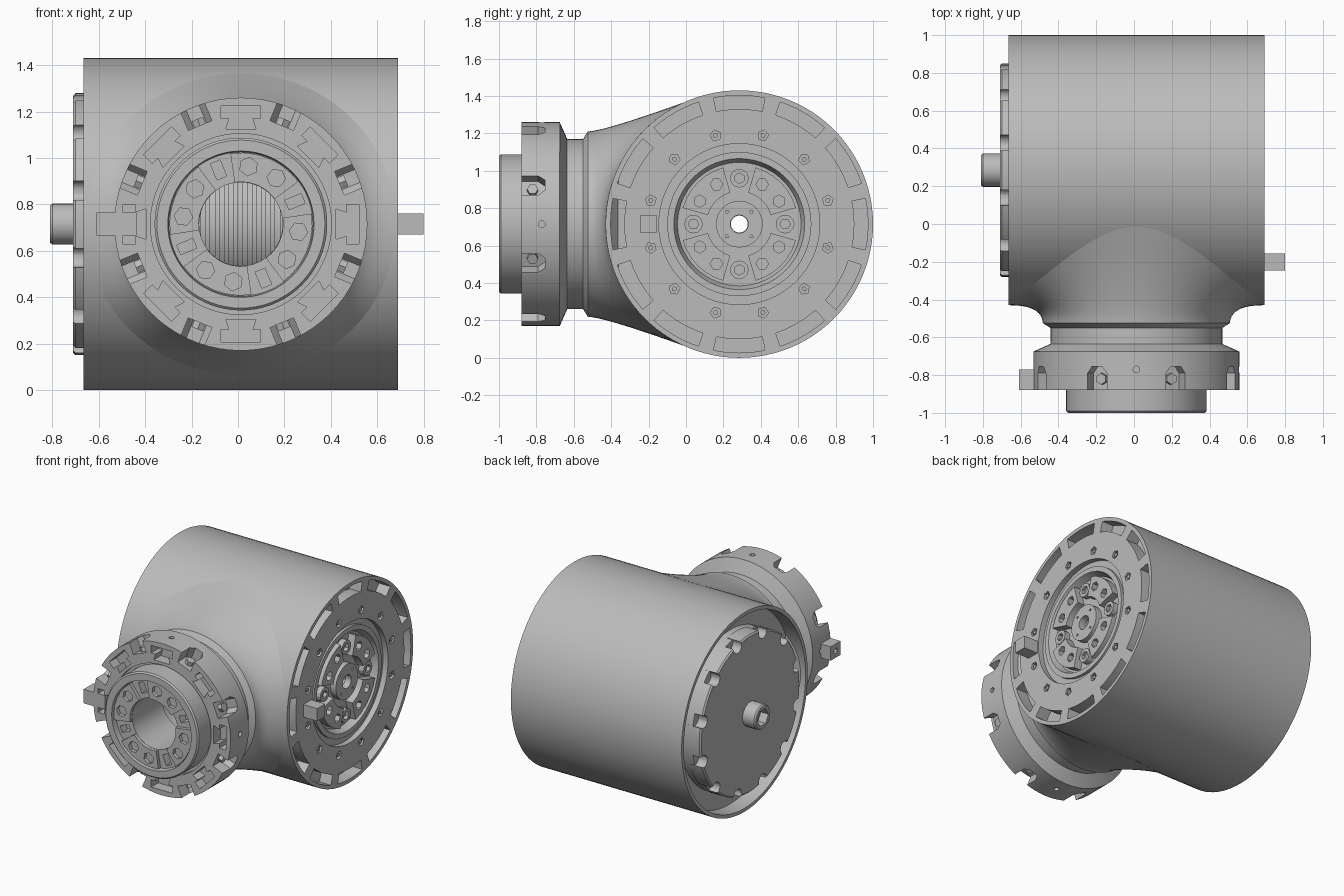
import bpy, bmesh
from math import sin, cos, radians, sqrt, tau
from mathutils import Matrix, Vector

if "Cube" in bpy.data.objects:
    bpy.data.objects.remove(bpy.data.objects["Cube"])

grey = bpy.data.materials.new("machined_grey")
grey.use_nodes = True
grey.diffuse_color = (0.5, 0.5, 0.5, 1)
grey.node_tree.nodes["Principled BSDF"].inputs["Base Color"].default_value = grey.diffuse_color

CX, CY, CZ = 0.0125, 0.285, 0.715
RADIUS = 0.715
# Local z runs along the drum axis (+x) or out of the neck (-y)
SIDE = Matrix(((0, 0, 1, 0), (1, 0, 0, CY), (0, 1, 0, CZ), (0, 0, 0, 1)))
FRONT = Matrix(((1, 0, 0, CX), (0, 0, -1, 0), (0, 1, 0, CZ), (0, 0, 0, 1)))


def spin(deg):
    return Matrix.Rotation(radians(deg), 4, 'Z')


def rings(bm, loops):
    """Skin closed rings of points into a closed tube."""
    vs = [[bm.verts.new(p) for p in ring] for ring in loops]
    n = len(vs[0])
    for i, ring in enumerate(vs):
        nxt = vs[(i + 1) % len(vs)]
        for j in range(n):
            k = (j + 1) % n
            bm.faces.new((ring[j], ring[k], nxt[k], nxt[j]))


def lathe(profile, n=72):
    bm = bmesh.new()
    rings(bm, [[(r * cos(tau * j / n), r * sin(tau * j / n), z) for j in range(n)]
               for r, z in profile])
    return bm


def prism(bm, pts, z0, z1, m=Matrix()):
    low = [bm.verts.new(m @ Vector((x, y, z0))) for x, y in pts]
    top = [bm.verts.new(m @ Vector((x, y, z1))) for x, y in pts]
    bm.faces.new(low[::-1])
    bm.faces.new(top)
    for i in range(len(pts)):
        k = (i + 1) % len(pts)
        bm.faces.new((low[i], low[k], top[k], top[i]))


def sector(r0, r1, half, n=6):
    arc = [radians(half * (2 * i / n - 1)) for i in range(n + 1)]
    return ([(r1 * cos(a), r1 * sin(a)) for a in arc]
            + [(r0 * cos(a), r0 * sin(a)) for a in reversed(arc)])


def ngon(r, rad, n):
    return [(r + rad * cos(tau * i / n), rad * sin(tau * i / n)) for i in range(n)]


def rect(x0, x1, w):
    return [(x0, -w / 2), (x1, -w / 2), (x1, w / 2), (x0, w / 2)]


def make(name, bm, frame):
    bmesh.ops.recalc_face_normals(bm, faces=bm.faces[:])
    me = bpy.data.meshes.new(name)
    bm.to_mesh(me)
    bm.free()
    me.materials.append(grey)
    ob = bpy.data.objects.new(name, me)
    ob.matrix_world = frame
    bpy.context.scene.collection.objects.link(ob)
    return ob


def part(name, bm, frame, cutter=None):
    ob = make(name, bm, frame)
    if cutter:
        tool = make(name + "_cutter", cutter, frame)
        tool.hide_render = True
        mod = ob.modifiers.new("cut", 'BOOLEAN')
        mod.operation, mod.solver, mod.object = 'DIFFERENCE', 'EXACT', tool
        dg = bpy.context.evaluated_depsgraph_get()
        mesh = bpy.data.meshes.new_from_object(ob.evaluated_get(dg))
        ob.modifiers.clear()
        ob.data = mesh
        bpy.data.objects.remove(tool)
    bpy.ops.object.select_all(action='DESELECT')
    ob.select_set(True)
    bpy.context.view_layer.objects.active = ob
    bpy.ops.object.shade_smooth_by_angle(angle=radians(25))
    return ob


# Main drum housing with stepped right face and annular recess on the other end
housing = lathe([(0.045, -0.64), (0.56, -0.64), (0.56, -0.55), (0.69, -0.55),
                 (0.69, -0.665), (RADIUS, -0.665), (RADIUS, 0.69), (0.43, 0.69),
                 (0.43, 0.65), (0.385, 0.65), (0.385, 0.67), (0.35, 0.67),
                 (0.33, 0.62), (0.045, 0.62)], 96)
cut = bmesh.new()
for k in range(12):
    prism(cut, sector(0.615, 0.688, 11.5), 0.60, 0.75, spin(30 * k))
    prism(cut, ngon(0.49, 0.03, 5), 0.66, 0.75, spin(30 * k + 15))
prism(cut, ngon(0, 0.18, 48), -0.1, 0.47, SIDE.inverted() @ FRONT)
part("main_housing", housing, SIDE, cut)

# Small screws sunk in the right face
screws = bmesh.new()
for k in range(12):
    prism(screws, ngon(0.49, 0.014, 6), 0.65, 0.685, spin(30 * k + 15))
part("face_screws", screws, SIDE)

# Bolt blocks inside the right face: four pairs and four single bolts
blocks, cut = bmesh.new(), bmesh.new()
for k in range(4):
    prism(blocks, sector(0.175, 0.315, 29), 0.61, 0.675, spin(90 * k + 45))
    for off in (30, 60):
        prism(cut, ngon(0.245, 0.033, 6), 0.635, 0.7, spin(90 * k + off))
part("bolt_blocks", blocks, SIDE, cut)
bolts, cut = bmesh.new(), bmesh.new()
for k in range(4):
    prism(bolts, ngon(0.245, 0.05, 12), 0.61, 0.66, spin(90 * k))
    prism(cut, ngon(0.245, 0.028, 6), 0.635, 0.7, spin(90 * k))
part("socket_bolts", bolts, SIDE, cut)

# Centre hub of the right face
hub = lathe([(0.048, 0.6), (0.048, 0.665), (0.125, 0.665), (0.125, 0.6)], 32)
cut = bmesh.new()
for k in range(4):
    prism(cut, ngon(0.092, 0.012, 3), 0.65, 0.7, spin(90 * k + 45))
part("centre_hub", hub, SIDE, cut)

# Locating key on the right face
key = bmesh.new()
prism(key, rect(-0.53, -0.44, 0.09), 0.6, 0.80)
part("side_key", key, SIDE)

# Scalloped cover plate and hollow shaft on the far end
cover = lathe([(0.05, -0.6), (0.565, -0.6), (0.565, -0.70), (0.555, -0.71), (0.05, -0.71)])
cut = bmesh.new()
for k in range(12):
    prism(cut, ngon(0.55, 0.045, 16), -0.75, -0.58, spin(30 * k + 15))
part("end_cover", cover, SIDE, cut)
shaft = lathe([(0.048, -0.65), (0.088, -0.65), (0.088, -0.80), (0.08, -0.81), (0.048, -0.81)], 32)
cut = bmesh.new()
prism(cut, ngon(0, 0.062, 6), -0.85, -0.75)
part("hollow_shaft", shaft, SIDE, cut)

# Ribbed inner spindle seen through the bore
ribs = [(0.05, -0.24), (0.05, 0.24)]
for i in range(12):
    x = 0.24 - 0.04 * i
    ribs += [(0.31, x), (0.31, x - 0.02), (0.295, x - 0.02), (0.295, x - 0.04)]
part("inner_spindle", lathe(ribs, 48), SIDE)

# Neck blending the drum into the round collar
N = 96
loops = [[] for _ in range(14)]
for j in range(N):
    c, s = cos(tau * j / N), sin(tau * j / N)
    y0 = 0.65 * s
    z0 = sqrt(RADIUS ** 2 - y0 ** 2) - CY
    p0 = Vector((0.67 * c, y0, z0))
    p1 = Vector((0.5 * c, 0.5 * s, 0.43))
    p2 = Vector((0.495 * c, 0.495 * s, 0.525))
    for i in range(10):
        t = i / 9
        loops[i].append(p0 * (1 - t) ** 2 + p1 * 2 * t * (1 - t) + p2 * t * t)
    for i, (r, z) in enumerate([(0.455, 0.55), (0.455, 0.64), (0.19, 0.64), (0.19, 0.05)]):
        loops[10 + i].append((r * c, r * s, z))
neck = bmesh.new()
rings(neck, loops)
part("neck", neck, FRONT)

# Front collar with dovetail pockets and arched rim notches
collar = lathe([(0.18, 0.62), (0.455, 0.62), (0.455, 0.635), (0.545, 0.675),
                (0.545, 0.88), (0.39, 0.88), (0.39, 0.85), (0.18, 0.85)])
cut, pins = bmesh.new(), bmesh.new()
tee = [(0.41, -0.065), (0.455, -0.05), (0.455, -0.085), (0.508, -0.085),
       (0.508, 0.085), (0.455, 0.085), (0.455, 0.05), (0.41, 0.065)]
arch = [(0.91, 0.055), (0.79, 0.055), (0.755, 0.03), (0.755, -0.03), (0.79, -0.055), (0.91, -0.055)]
RADIAL = Matrix(((0, 0, 1, 0), (0, 1, 0, 0), (1, 0, 0, 0), (0, 0, 0, 1)))
for k in range(8):
    prism(cut, tee, 0.80, 0.92, spin(45 * k))
    prism(cut, arch, 0.46, 0.6, spin(45 * k + 22.5) @ RADIAL)
    prism(pins, ngon(0.82, 0.03, 6), 0.44, 0.49, spin(45 * k + 22.5) @ RADIAL)
for k in (0, 2, 4, 6):
    prism(cut, ngon(0.77, 0.018, 12), 0.525, 0.6, spin(45 * k) @ RADIAL)
part("front_collar", collar, FRONT, cut)
part("notch_screws", pins, FRONT)

# Key sticking out of the collar
key, cut = bmesh.new(), bmesh.new()
prism(key, rect(-0.622, -0.45, 0.10), 0.77, 0.88)
prism(cut, ngon(0.825, 0.02, 8), -0.65, -0.59, RADIAL)
part("collar_key", key, FRONT, cut)

# Inner boss with recessed bolt circle
boss = lathe([(0.18, 0.80), (0.372, 0.80), (0.372, 0.99), (0.362, 1.0),
              (0.315, 1.0), (0.31, 0.96), (0.18, 0.96)])
cut = bmesh.new()
for k in range(4):
    prism(cut, rect(0.215, 0.29, 0.045), 0.90, 0.98, spin(90 * k + 22.5))
part("front_boss", boss, FRONT, cut)
pads, cut = bmesh.new(), bmesh.new()
for k in range(4):
    prism(pads, sector(0.182, 0.308, 31), 0.95, 0.985, spin(90 * k + 67.5))
    for off in (52.5, 82.5):
        prism(cut, ngon(0.25, 0.04, 6), 0.958, 1.02, spin(90 * k + off))
part("boss_pads", pads, FRONT, cut)
